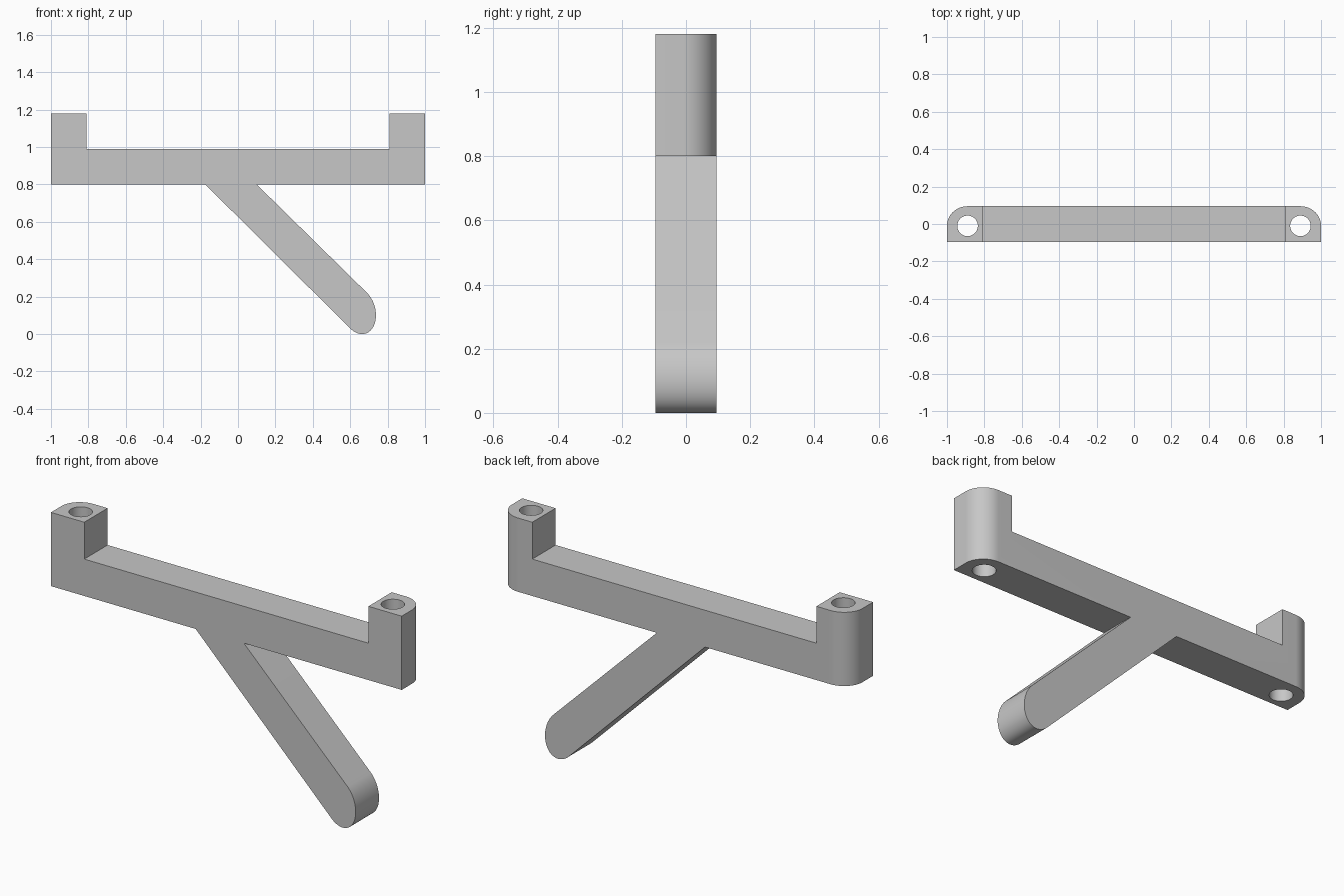
import bpy, bmesh
from math import cos, sin, pi
from mathutils import Vector

cube = bpy.data.objects.get("Cube")
if cube:
    bpy.data.objects.remove(cube, do_unlink=True)

HALF = 0.095               # half depth
BOTTOM, BAR_TOP, POST_TOP = 0.8, 0.99, 1.18
POST_IN = 0.81             # inner face of the end posts
HOLE_X, HOLE_Y, HOLE_R = 0.89, -0.01, 0.055

grey = bpy.data.materials.new("plain grey")
grey.use_nodes = True
colour = (0.57, 0.57, 0.57, 1)
grey.diffuse_color = colour
grey.node_tree.nodes["Principled BSDF"].inputs["Base Color"].default_value = colour


def prism(name, outline, sweep):
    """Extrude a closed outline of 3D points along a vector."""
    bm = bmesh.new()
    face = bm.faces.new([bm.verts.new(p) for p in outline])
    top = bmesh.ops.extrude_face_region(bm, geom=[face])["geom"]
    bmesh.ops.translate(bm, vec=sweep,
                        verts=[v for v in top if isinstance(v, bmesh.types.BMVert)])
    bmesh.ops.recalc_face_normals(bm, faces=bm.faces)
    mesh = bpy.data.meshes.new(name)
    bm.to_mesh(mesh)
    bm.free()
    mesh.materials.append(grey)
    obj = bpy.data.objects.new(name, mesh)
    bpy.context.collection.objects.link(obj)
    return obj


def combine(target, cutter, operation):
    """Apply a boolean and discard the cutter."""
    cutter.hide_render = True
    mod = target.modifiers.new("cut", "BOOLEAN")
    mod.object, mod.operation, mod.solver = cutter, operation, "EXACT"
    bpy.context.view_layer.objects.active = target
    bpy.ops.object.modifier_apply(modifier=mod.name)
    bpy.data.objects.remove(cutter, do_unlink=True)


# Rounded tip of the slanted arm: half an ellipse in skewed axes
centre, chord, along = Vector((0.645, 0.125)), Vector((0.045, 0.095)), Vector((0.081, -0.081))
tip = [centre - chord * cos(pi * i / 32) + along * sin(pi * i / 32) for i in range(33)]

# Front outline of bar, end posts and arm, oversized so the plan trims it
W = 1.1
front = [(-W, BOTTOM), (-0.175, BOTTOM), *tip, (0.1, BOTTOM), (W, BOTTOM),
         (W, POST_TOP), (POST_IN, POST_TOP), (POST_IN, BAR_TOP),
         (-POST_IN, BAR_TOP), (-POST_IN, POST_TOP), (-W, POST_TOP)]
bracket = prism("bracket", [(x, -0.3, z) for x, z in front], (0, 0.6, 0))

# Plan outline with rounded rear corners
rx, ry = 1 - HOLE_X, HALF - HOLE_Y
arc = [(HOLE_X + rx * cos(pi * i / 48), HOLE_Y + ry * sin(pi * i / 48)) for i in range(25)]
plan = [(-1, -HALF), (1, -HALF), *arc, *[(-x, y) for x, y in reversed(arc)]]
combine(bracket, prism("plan_cutter", [(x, y, -0.2) for x, y in plan], (0, 0, 1.6)), "INTERSECT")

# Vertical bolt holes through both end posts
for side in (-1, 1):
    ring = [(side * HOLE_X + HOLE_R * cos(pi * i / 24), HOLE_Y + HOLE_R * sin(pi * i / 24), 0.7)
            for i in range(48)]
    combine(bracket, prism("hole_cutter", ring, (0, 0, 0.6)), "DIFFERENCE")

bpy.ops.object.select_all(action="DESELECT")
bracket.select_set(True)
bpy.context.view_layer.objects.active = bracket
bpy.ops.object.shade_smooth_by_angle(angle=pi / 6)
